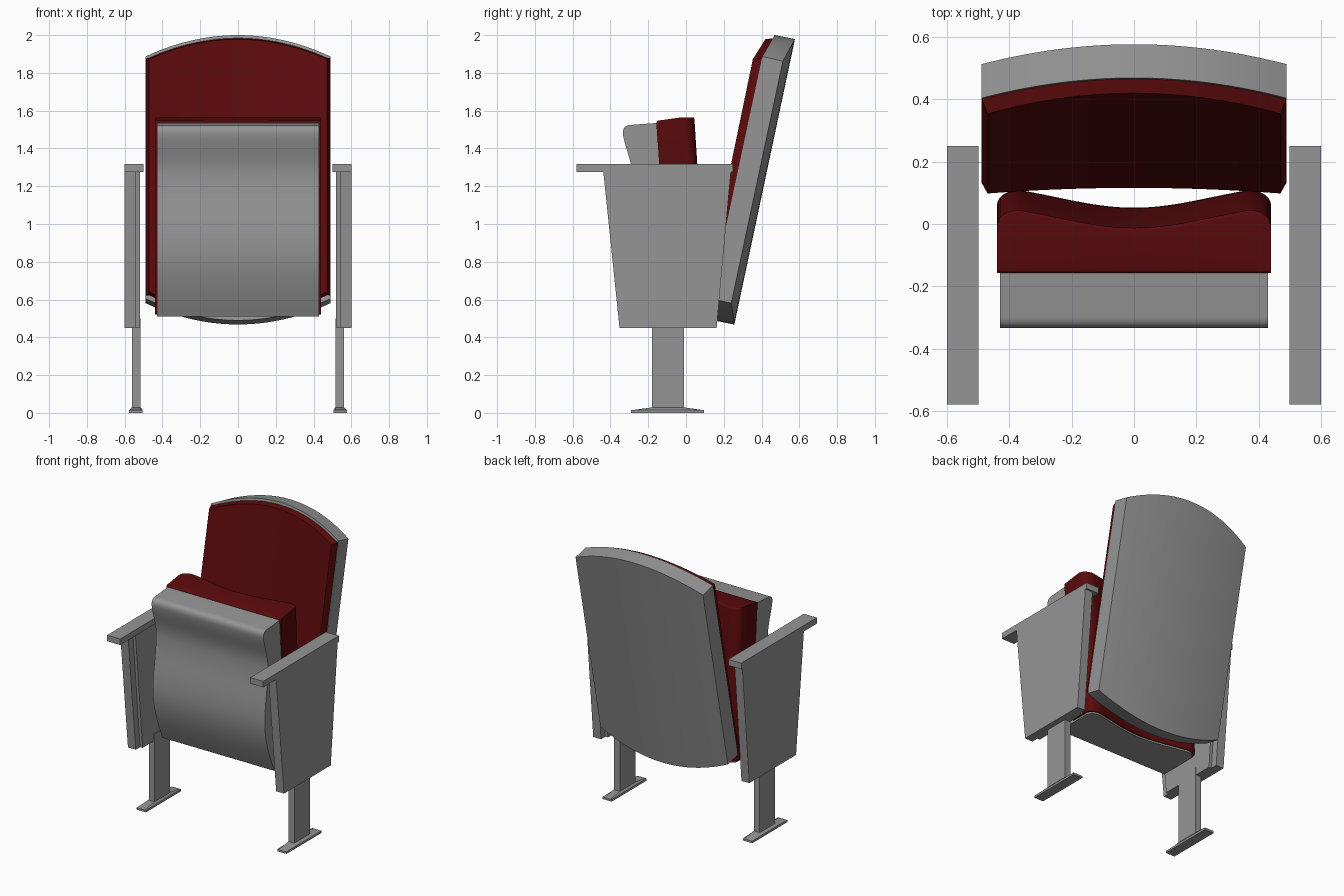
import bpy, bmesh, math
from mathutils import Vector
from mathutils.geometry import interpolate_bezier

if "Cube" in bpy.data.objects:
    bpy.data.objects.remove(bpy.data.objects["Cube"])


def paint(name, color):
    mat = bpy.data.materials.new(name)
    mat.diffuse_color = color
    mat.use_nodes = True
    mat.node_tree.nodes["Principled BSDF"].inputs["Base Color"].default_value = mat.diffuse_color
    return mat


red = paint("red_upholstery", (0.104, 0.003, 0.0035, 1))
grey = paint("grey_frame", (0.30, 0.30, 0.30, 1))


def loft(name, sections, mat=grey):
    """Skin a list of (x, [(y, z), ...]) loops along x and cap both ends."""
    bm = bmesh.new()
    rings = [[bm.verts.new((x, y, z)) for y, z in loop] for x, loop in sections]
    n = len(rings[0])
    for a, b in zip(rings, rings[1:]):
        for i in range(n):
            j = (i + 1) % n
            bm.faces.new((a[i], a[j], b[j], b[i]))
    bm.faces.new(rings[0])
    bm.faces.new(rings[-1])
    bmesh.ops.recalc_face_normals(bm, faces=bm.faces)
    me = bpy.data.meshes.new(name)
    bm.to_mesh(me)
    bm.free()
    ob = bpy.data.objects.new(name, me)
    bpy.context.collection.objects.link(ob)
    me.materials.append(mat)
    bpy.ops.object.select_all(action='DESELECT')
    ob.select_set(True)
    bpy.context.view_layer.objects.active = ob
    bpy.ops.object.shade_smooth_by_angle(angle=math.radians(32))
    return ob


def slab(name, profile, x0, x1):
    return loft(name, [(x0, profile), (x1, profile)])


def bowed(center, side, t):
    """Blend a centre profile into a side profile, t = 0 centre, 1 side."""
    return [tuple(Vector(c).lerp(Vector(s), t * t)) for c, s in zip(center, side)]


def rounded(loop, r=0.012, n=4):
    """Round every corner of a (y, z) loop."""
    out = []
    for i, p in enumerate(loop):
        p = Vector(p)
        a = p + (Vector(loop[i - 1]) - p).normalized() * r
        b = p + (Vector(loop[(i + 1) % len(loop)]) - p).normalized() * r
        for k in range(n + 1):
            t = k / n
            out.append(tuple(a * (1 - t) ** 2 + p * 2 * t * (1 - t) + b * t * t))
    return out


N = 28
steps = [2 * i / N - 1 for i in range(N + 1)]

# Curved backrest shell
loft("backrest_shell", [(0.49 * t, bowed(
    [(0.146, 0.490), (0.256, 0.468), (0.577, 1.979), (0.469, 2.0)],
    [(0.130, 0.605), (0.240, 0.581), (0.513, 1.862), (0.404, 1.887)], t))
    for t in steps])

# Backrest cushion, chamfered down to the shell at both sides
pad = [(0.47 * t, bowed(
    [(0.116, 0.525), (0.165, 0.515), (0.475, 1.985), (0.420, 1.978)],
    [(0.098, 0.640), (0.145, 0.620), (0.410, 1.880), (0.354, 1.873)], t))
    for t in steps]
edge = [(0.130, 0.622), (0.140, 0.620), (0.408, 1.876), (0.400, 1.878)]
loft("backrest_cushion", [(-0.488, edge)] + pad + [(0.488, edge)], red)

# Folded seat pan with a wavy underside
pts = [(-0.155, 1.535), (-0.295, 1.524)]
knots = [((-0.295, 1.524), (-0.32, 1.522), (-0.337, 1.51), (-0.334, 1.475)),
         ((-0.334, 1.475), (-0.32, 1.39), (-0.285, 1.34), (-0.285, 1.25)),
         ((-0.285, 1.25), (-0.285, 1.12), (-0.32, 1.02), (-0.32, 0.88)),
         ((-0.32, 0.88), (-0.32, 0.74), (-0.26, 0.61), (-0.215, 0.51))]
for k in knots:
    curve = interpolate_bezier(*[Vector((y, z, 0)) for y, z in k], 10)
    pts += [(p[0], p[1]) for p in curve[1:]]
pts.append((-0.085, 0.51))
slab("seat_pan", pts, -0.43, 0.43)


# Seat cushion with a dished sitting face and rounded side rolls
def dish(x):
    a = abs(x)
    if a < 0.37:
        u = a / 0.37
        smooth = (1 + math.cos(math.pi * u)) / 2
        return -0.057 * (0.45 * smooth + 0.55 * (1 - u * u))
    return -0.05 * (1 - math.sqrt(max(0, 1 - ((a - 0.37) / 0.07) ** 2)))


half = [0.37 * i / 14 for i in range(15)]
half += [0.37 + 0.07 * math.sin(math.pi / 2 * i / 8) for i in range(1, 9)]
xs = [-x for x in reversed(half[1:])] + half
loft("seat_cushion", [(x, rounded([(-0.158, 1.546), (0.044 + dish(x), 1.566),
                                   (0.110 + dish(x), 0.522), (-0.085, 0.522)]))
                      for x in xs], red)

# Pan lip that closes the rear end of the cushion
loft("seat_pan_lip", [(x * 0.977, [(-0.10, 0.51), (0.095 + dish(x), 0.51),
                                   (0.095 + dish(x), 0.53), (-0.10, 0.53)])
                      for x in xs])

# Side stands, mirrored left and right
for s, side in ((-1, "left"), (1, "right")):
    slab(side + "_side_panel", [(-0.438, 1.28), (0.238, 1.28), (0.162, 0.45),
                                (-0.352, 0.45)], s * 0.54, s * 0.60)
    slab(side + "_inner_panel", [(-0.385, 1.28), (0.185, 1.28), (0.115, 0.45),
                                 (-0.305, 0.45)], s * 0.52, s * 0.54)
    slab(side + "_armrest", [(-0.58, 1.275), (0.25, 1.275), (0.25, 1.317),
                             (-0.58, 1.317)], s * 0.50, s * 0.60)
    slab(side + "_leg", [(-0.18, 0.02), (-0.01, 0.02), (-0.01, 0.5),
                         (-0.18, 0.5)], s * 0.515, s * 0.56)
    # Foot plate, sloping down to a thin rim
    rim = [(-0.29, 0), (0.095, 0), (0.095, 0.014), (-0.01, 0.015),
           (-0.18, 0.015), (-0.29, 0.014)]
    top = rim[:3] + [(-0.01, 0.029), (-0.18, 0.029)] + rim[5:]
    loft(side + "_foot", [(s * 0.505, rim), (s * 0.515, top),
                          (s * 0.563, top), (s * 0.576, rim)])
